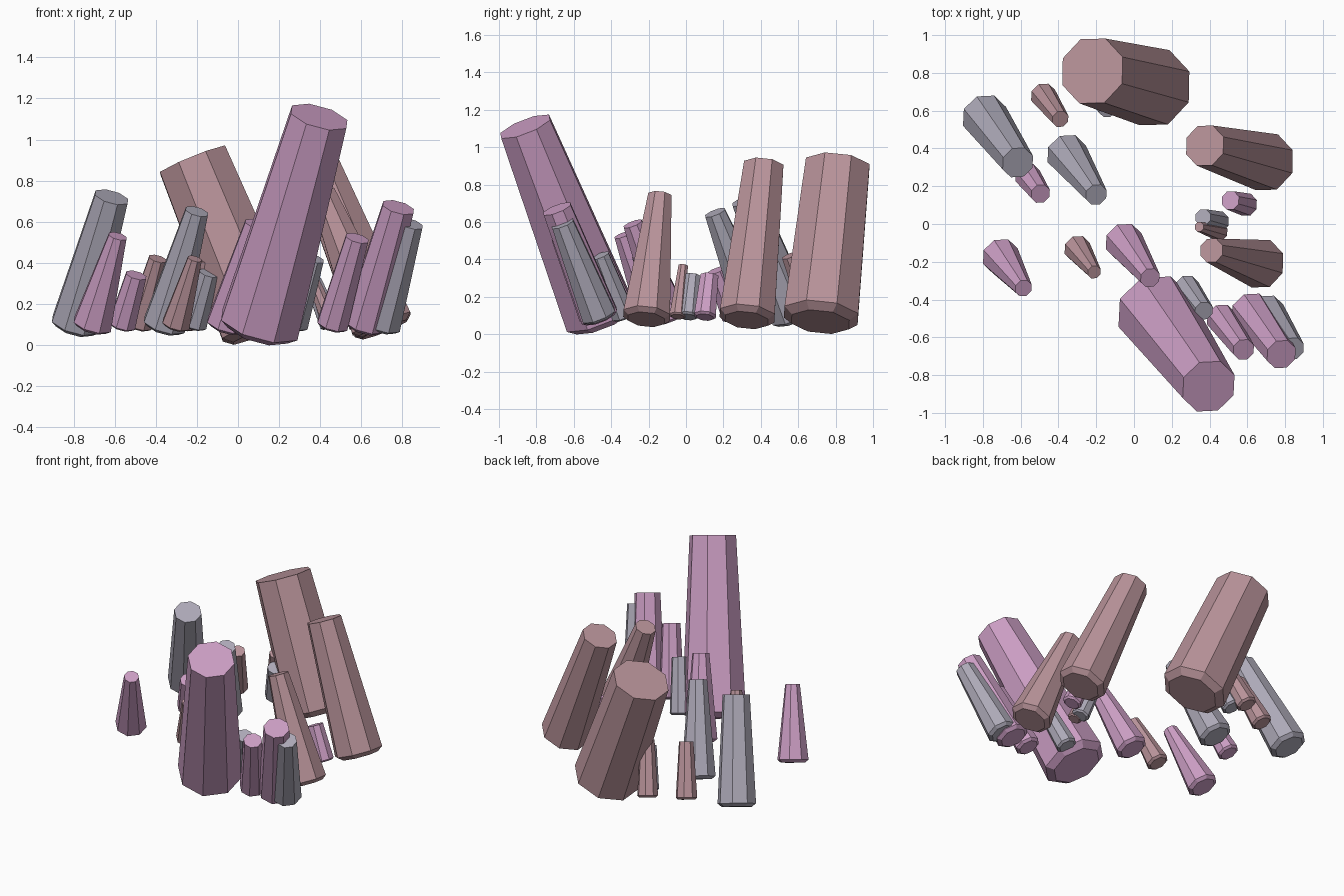
import bpy, bmesh, math
from mathutils import Vector

if "Cube" in bpy.data.objects:
    bpy.data.objects.remove(bpy.data.objects["Cube"])

SIDES = 8
BASE_Z = 0.1
LEAN_FRONT = Vector((0.285, -0.395, 1))   # most of the cluster
LEAN_LEFT = Vector((-0.41, 0.11, 1))      # back right cluster


def material(name, color):
    m = bpy.data.materials.new(name)
    m.diffuse_color = (*color, 1)
    m.use_nodes = True
    m.node_tree.nodes["Principled BSDF"].inputs["Base Color"].default_value = m.diffuse_color
    return m


MATS = {
    "pink": material("pink", (0.60, 0.34, 0.55)),
    "brown": material("brown", (0.48, 0.29, 0.32)),
    "grey": material("grey", (0.42, 0.40, 0.48)),
}


def crystal(color, lean, x, y, z, r_top, r_base):
    """Tapered octagonal column; (x, y, z) is the centre of its top face."""
    top = Vector((x, y, z))
    base = top - lean * (z - BASE_Z)
    axis = lean.normalized()
    rot = Vector((0, 0, 1)).rotation_difference(axis)
    # chamfered foot, base ring, top ring
    levels = [(base - axis * 0.18 * r_base, 0.78 * r_base), (base, r_base), (top, r_top)]
    bm = bmesh.new()
    rings = []
    for centre, r in levels:
        ring = []
        for i in range(SIDES):
            a = 2 * math.pi * (i + 0.5) / SIDES
            p = Vector((math.cos(a), math.sin(a), 0)) * r * 1.04
            ring.append(bm.verts.new(centre + rot @ p))
        rings.append(ring)
    for lo, hi in zip(rings, rings[1:]):
        for i in range(SIDES):
            j = (i + 1) % SIDES
            bm.faces.new((lo[i], lo[j], hi[j], hi[i]))
    bm.faces.new(rings[0][::-1])
    bm.faces.new(rings[-1])
    name = color + "_crystal"
    mesh = bpy.data.meshes.new(name)
    bm.to_mesh(mesh)
    bm.free()
    mesh.materials.append(MATS[color])
    bpy.context.collection.objects.link(bpy.data.objects.new(name, mesh))


# crystals leaning to the front right
for c in [
    ("pink", 0.395, -0.86, 1.11, 0.145, 0.20),
    ("pink", -0.495, 0.16, 0.34, 0.052, 0.068),
    ("pink", -0.585, -0.34, 0.53, 0.046, 0.097),
    ("pink", 0.085, -0.285, 0.59, 0.053, 0.10),
    ("pink", 0.58, -0.665, 0.52, 0.058, 0.078),
    ("pink", 0.78, -0.69, 0.67, 0.08, 0.105),
    ("grey", -0.615, 0.325, 0.72, 0.085, 0.12),
    ("grey", -0.20, 0.155, 0.65, 0.058, 0.107),
    ("grey", 0.84, -0.66, 0.59, 0.062, 0.095),
    ("grey", 0.37, -0.46, 0.42, 0.05, 0.065),
    ("grey", -0.14, 0.61, 0.35, 0.048, 0.062),
    ("brown", -0.39, 0.555, 0.42, 0.045, 0.067),
    ("brown", -0.21, -0.255, 0.42, 0.036, 0.07),
    ("brown", -0.17, 0.67, 0.42, 0.045, 0.065),
]:
    crystal(c[0], LEAN_FRONT, *c[1:])

# crystals leaning to the left
for c in [
    ("brown", -0.22, 0.81, 0.90, 0.178, 0.206),
    ("brown", 0.375, 0.415, 0.90, 0.11, 0.153),
    ("brown", 0.41, -0.14, 0.74, 0.065, 0.13),
    ("brown", 0.345, -0.015, 0.365, 0.026, 0.045),
    ("pink", 0.51, 0.125, 0.31, 0.05, 0.06),
    ("grey", 0.365, 0.035, 0.31, 0.044, 0.055),
]:
    crystal(c[0], LEAN_LEFT, *c[1:])
